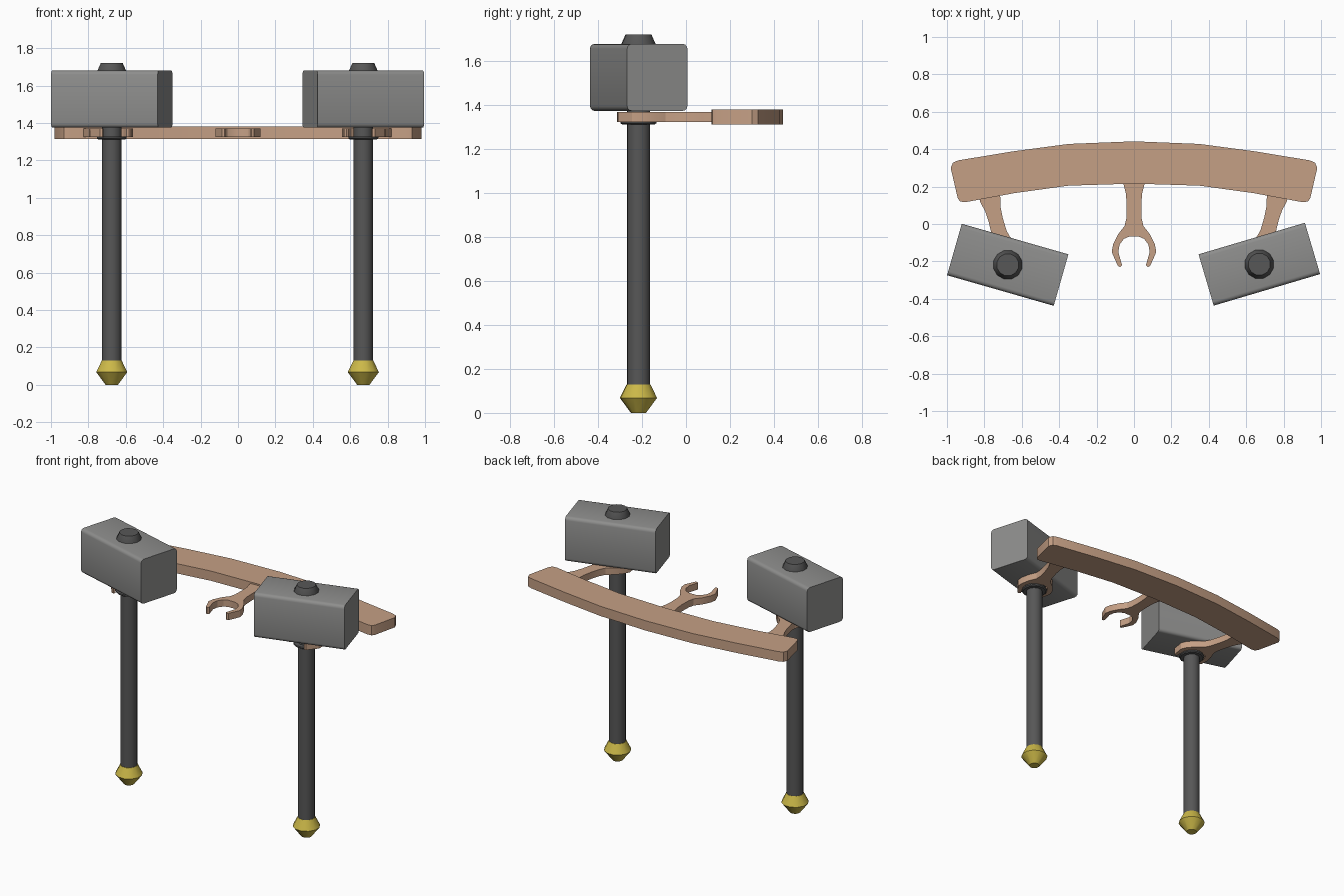
import bpy, bmesh, math
from mathutils import Matrix

if "Cube" in bpy.data.objects:
    bpy.data.objects.remove(bpy.data.objects["Cube"])


def material(name, rgb):
    m = bpy.data.materials.new(name)
    m.diffuse_color = (*rgb, 1)
    m.use_nodes = True
    m.node_tree.nodes["Principled BSDF"].inputs["Base Color"].default_value = m.diffuse_color
    return m


WOOD = material("tan wood", (0.56, 0.35, 0.235))
STONE = material("grey stone", (0.27, 0.27, 0.265))
IRON = material("dark iron", (0.095, 0.095, 0.095))
GOLD = material("gold", (0.60, 0.48, 0.065))


def finish(bm, name, mat, angle=35):
    bmesh.ops.recalc_face_normals(bm, faces=bm.faces)
    me = bpy.data.meshes.new(name)
    bm.to_mesh(me)
    bm.free()
    me.materials.append(mat)
    ob = bpy.data.objects.new(name, me)
    bpy.context.collection.objects.link(ob)
    bpy.ops.object.select_all(action='DESELECT')
    ob.select_set(True)
    bpy.context.view_layer.objects.active = ob
    bpy.ops.object.shade_smooth_by_angle(angle=math.radians(angle))
    return ob


def plate(name, half, z0, z1, mat):
    """Extrude a half outline (x >= 0, back to front) mirrored over x = 0."""
    pts = half + [(-x, y) for x, y in reversed(half) if x > 0]
    bm = bmesh.new()
    face = bm.faces.new([bm.verts.new((x, y, z0)) for x, y in pts])
    ext = bmesh.ops.extrude_face_region(bm, geom=[face])["geom"]
    bmesh.ops.translate(bm, vec=(0, 0, z1 - z0),
                        verts=[v for v in ext if isinstance(v, bmesh.types.BMVert)])
    return finish(bm, name, mat, 25)


def lathe(name, profile, mat, loc, sides=12):
    """Closed turned part from (radius, z) rings."""
    bm = bmesh.new()
    rings = [[bm.verts.new((r * math.cos(2 * math.pi * (i + 0.5) / sides),
                            r * math.sin(2 * math.pi * (i + 0.5) / sides), z))
              for i in range(sides)] for r, z in profile]
    for a, b in zip(rings, rings[1:]):
        for i in range(sides):
            j = (i + 1) % sides
            bm.faces.new((a[i], a[j], b[j], b[i]))
    bm.faces.new(rings[0])
    bm.faces.new(rings[-1])
    ob = finish(bm, name, mat, 31)
    ob.location = loc
    return ob


# Curved wall bar
plate("rack_bar", [(0, 0.442), (0.35, 0.428), (0.65, 0.388), (0.94, 0.34),
                   (0.968, 0.328), (0.98, 0.30), (0.943, 0.14), (0.93, 0.12),
                   (0.90, 0.117), (0.64, 0.165), (0.35, 0.205), (0, 0.216)],
      1.314, 1.381, WOOD)

# Forked hooks, outline centred on the grip
HOOK = [(0.055, 0.42), (0.055, 0.36), (0.043, 0.31), (0.039, 0.25), (0.041, 0.18),
        (0.050, 0.14), (0.085, 0.095), (0.112, 0.04), (0.119, 0.0), (0.086, -0.075),
        (0.073, -0.08), (0.064, -0.07), (0.084, 0.0), (0.077, 0.04), (0.055, 0.07),
        (0.025, 0.083)]
for name, loc, deg in (("hook_left", (-0.675, -0.218), 15), ("hook_middle", (0, -0.15), 0),
                       ("hook_right", (0.67, -0.215), -15)):
    hook = plate(name, HOOK, 1.325, 1.371, WOOD)
    hook.location = (*loc, 0)
    hook.rotation_euler.z = math.radians(deg)

# Two hanging hammers
for side, x, y, deg in (("left", -0.675, -0.218, -16), ("right", 0.67, -0.215, 16.5)):
    loc = (x, y, 0)
    bm = bmesh.new()
    bmesh.ops.create_cube(bm, size=1, matrix=Matrix.Diagonal((0.593, 0.286, 0.305, 1)))
    long_edges = [e for e in bm.edges if abs(e.verts[0].co.x - e.verts[1].co.x) > 0.1]
    bmesh.ops.bevel(bm, geom=long_edges, offset=0.022, segments=3, profile=0.5,
                    affect='EDGES')
    head = finish(bm, "hammer_head_" + side, STONE)
    head.location = (x, y, 1.5275)
    head.rotation_euler.z = math.radians(deg)
    lathe("handle_" + side, [(0.053, 0.12), (0.053, 1.40)], IRON, loc)
    lathe("collar_" + side, [(0.075, 1.313), (0.083, 1.319), (0.083, 1.328)], IRON, loc)
    lathe("top_cap_" + side, [(0.079, 1.66), (0.079, 1.68), (0.06, 1.722)], IRON, loc)
    lathe("pommel_" + side, [(0.034, 0), (0.086, 0.068), (0.055, 0.13)], GOLD, loc)
